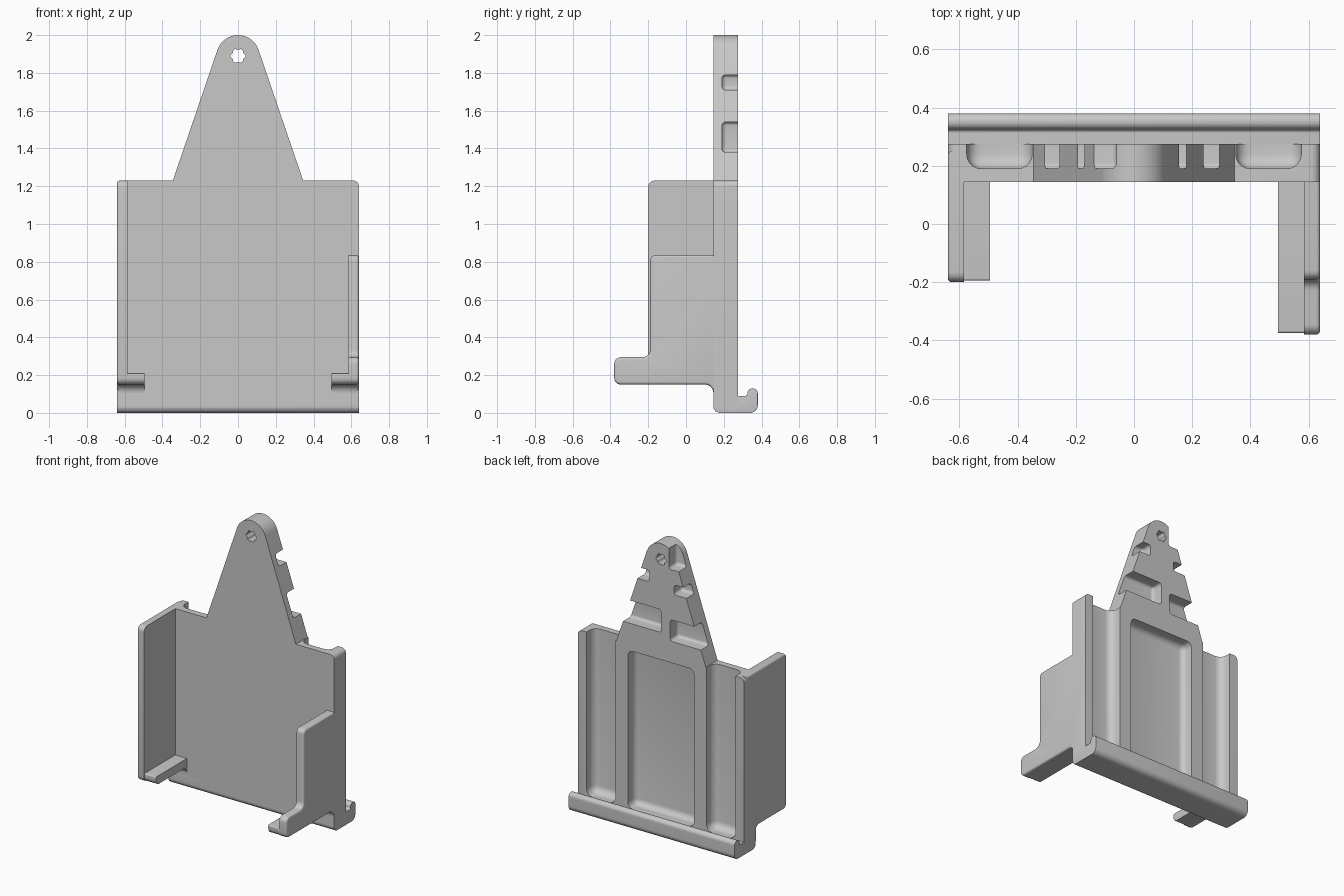
import bpy, bmesh, math
from mathutils import Vector

cube = bpy.data.objects.get("Cube")
if cube:
    bpy.data.objects.remove(cube)

grey = bpy.data.materials.new("plain grey")
grey.use_nodes = True
grey.diffuse_color = (0.58, 0.58, 0.58, 1)
grey.node_tree.nodes["Principled BSDF"].inputs["Base Color"].default_value = grey.diffuse_color


def rounded(points, steps=6):
    """Turn (u, v, radius) corners into an outline with rounded corners."""
    out = []
    for i, (u, v, r) in enumerate(points):
        p = Vector((u, v))
        if r == 0:
            out.append(p)
            continue
        a = (Vector(points[i - 1][:2]) - p).normalized()
        b = (Vector(points[(i + 1) % len(points)][:2]) - p).normalized()
        half = a.angle(b) / 2
        centre = p + (a + b).normalized() * r / math.sin(half)
        start = (p + a * r / math.tan(half) - centre).normalized()
        end = (p + b * r / math.tan(half) - centre).normalized()
        for k in range(steps + 1):
            t = k / steps * (math.pi - 2 * half)
            side = (end - start * start.dot(end)).normalized()
            out.append(centre + (start * math.cos(t) + side * math.sin(t)) * r)
    return out


def prism(name, outline, axis, lo, hi, rim=None, bevel=0.0):
    """Extrude an outline along x or y; rim picks the edges to round."""
    bm = bmesh.new()
    place = (lambda p, d: (d, p.x, p.y)) if axis == "x" else (lambda p, d: (p.x, d, p.y))
    ends = [[bm.verts.new(place(p, d)) for p in outline] for d in (lo, hi)]
    for ring in ends:
        bm.faces.new(ring)
    n = len(outline)
    for i in range(n):
        j = (i + 1) % n
        bm.faces.new((ends[0][i], ends[0][j], ends[1][j], ends[1][i]))
    bmesh.ops.recalc_face_normals(bm, faces=bm.faces)
    if rim:
        edges = [e for e in bm.edges if all(rim(v.co) for v in e.verts)]
        bmesh.ops.bevel(bm, geom=edges, offset=bevel, segments=5, profile=0.5,
                        affect='EDGES', clamp_overlap=True)
    return make_object(name, bm)


def box(name, x, y, z, bevel):
    bm = bmesh.new()
    bmesh.ops.create_cube(bm, size=1)
    for v in bm.verts:
        v.co = [r[0] if c < 0 else r[1] for c, r in zip(v.co, (x, y, z))]
    bmesh.ops.bevel(bm, geom=bm.edges[:], offset=bevel, segments=5, profile=0.5, affect='EDGES')
    return make_object(name, bm)


def make_object(name, bm):
    mesh = bpy.data.meshes.new(name)
    bm.to_mesh(mesh)
    bm.free()
    mesh.materials.append(grey)
    ob = bpy.data.objects.new(name, mesh)
    bpy.context.collection.objects.link(ob)
    return ob


def activate(ob):
    bpy.ops.object.select_all(action='DESELECT')
    ob.select_set(True)
    bpy.context.view_layer.objects.active = ob


def cut(target, cutter):
    activate(target)
    mod = target.modifiers.new("cut", 'BOOLEAN')
    mod.operation = 'DIFFERENCE'
    mod.solver = 'EXACT'
    mod.object = cutter
    bpy.ops.object.modifier_apply(modifier=mod.name)
    bpy.data.objects.remove(cutter)


FRONT, BACK, FLOOR, HALF, TOP = 0.145, 0.275, 0.19, 0.64, 1.23

# Back plate with its tapered hanging tab
tip_z, tip_r = 1.885, 0.115
arc = [math.radians(18.5 + 143 * i / 24) for i in range(25)]
outline = rounded([(-HALF, 0.05, 0), (HALF, 0.05, 0), (HALF, TOP, 0.03), (0.345, TOP, 0)])
outline += [Vector((tip_r * math.cos(a), tip_z + tip_r * math.sin(a))) for a in arc]
outline += rounded([(-0.345, TOP, 0), (-HALF, TOP, 0.03), (-HALF, 0.05, 0)])[:-1]
plate = prism("back_plate", outline, "y", FRONT, BACK,
              lambda c: c.y > BACK - 0.001 and abs(c.x) > HALF - 0.001, 0.025)

# Recesses in the back: side channels, centre panel and tab slots (x, z, rounding)
recesses = [
    ((0.35, 0.575), (0.09, 1.5), 0.05), ((-0.575, -0.35), (0.09, 1.5), 0.05),
    ((-0.255, 0.255), (0.09, 1.19), 0.04),
    ((0.0, 0.5), (1.38, 1.54), 0.02), ((-0.5, -0.07), (1.34, 1.49), 0.02),
    ((0.09, 0.5), (1.71, 1.79), 0.02), ((-0.5, -0.1), (1.67, 1.74), 0.02),
    ((-0.5, -0.06), (1.84, 2.2), 0.02),
]
for x, z, bevel in recesses:
    cut(plate, box("recess_cutter", x, (FLOOR, 0.5), z, bevel))

# Lobed hanging hole
lobes = []
for i in range(48):
    a = math.tau * i / 48
    r = 0.036 + 0.004 * math.cos(6 * a)
    lobes.append(Vector((r * math.cos(a), 1.89 + r * math.sin(a))))
cut(plate, prism("hole_cutter", lobes, "y", 0, 0.5))

# Bottom rail with an upturned hook lip
rail = rounded([(FRONT, 0, 0.035), (0.38, 0, 0.04), (0.38, 0.13, 0.026), (0.325, 0.13, 0.026),
                (0.325, 0.09, 0.012), (FRONT, 0.09, 0)])
prism("hook_rail", rail, "x", -HALF, HALF, lambda c: abs(c.x) > HALF - 0.001, 0.008)


def arm(back, front):
    """Lower part of a side profile, filleted into the plate."""
    return [(back, 0.09, 0), (FRONT, 0.09, 0), (FRONT, 0.15, 0.045), (front, 0.15, 0.035)]


# Tall side wall, and short side wall with a projecting foot
tall = rounded(arm(0.25, -0.2) + [(-0.2, TOP, 0.035), (0.25, TOP, 0)])
short = rounded(arm(0.25, -0.38) + [(-0.38, 0.295, 0.035), (-0.19, 0.295, 0.04),
                                    (-0.19, 0.835, 0.03), (0.25, 0.835, 0)])
prism("tall_side_wall", tall, "x", -HALF, -0.585, lambda c: c.x < -HALF + 0.001, 0.025)
prism("short_side_wall", short, "x", 0.585, HALF, lambda c: c.x > HALF - 0.001, 0.025)

# Ledges turning inward under the walls
for name, side, front in (("tall_wall_ledge", -1, -0.195), ("short_wall_ledge", 1, -0.375)):
    ledge = rounded(arm(0.18, front) + [(front, 0.21, 0.008), (0.18, 0.21, 0)])
    lo, hi = sorted((side * 0.495, side * 0.605))
    prism(name, ledge, "x", lo, hi,
          lambda c: abs(c.x) < 0.496 and c.z < 0.2, 0.03)

# Smooth the rounded edges
for ob in bpy.context.collection.objects:
    if ob.type == 'MESH' and ob.data.materials and ob.data.materials[0] == grey:
        activate(ob)
        bpy.ops.object.shade_smooth_by_angle(angle=math.radians(35))
